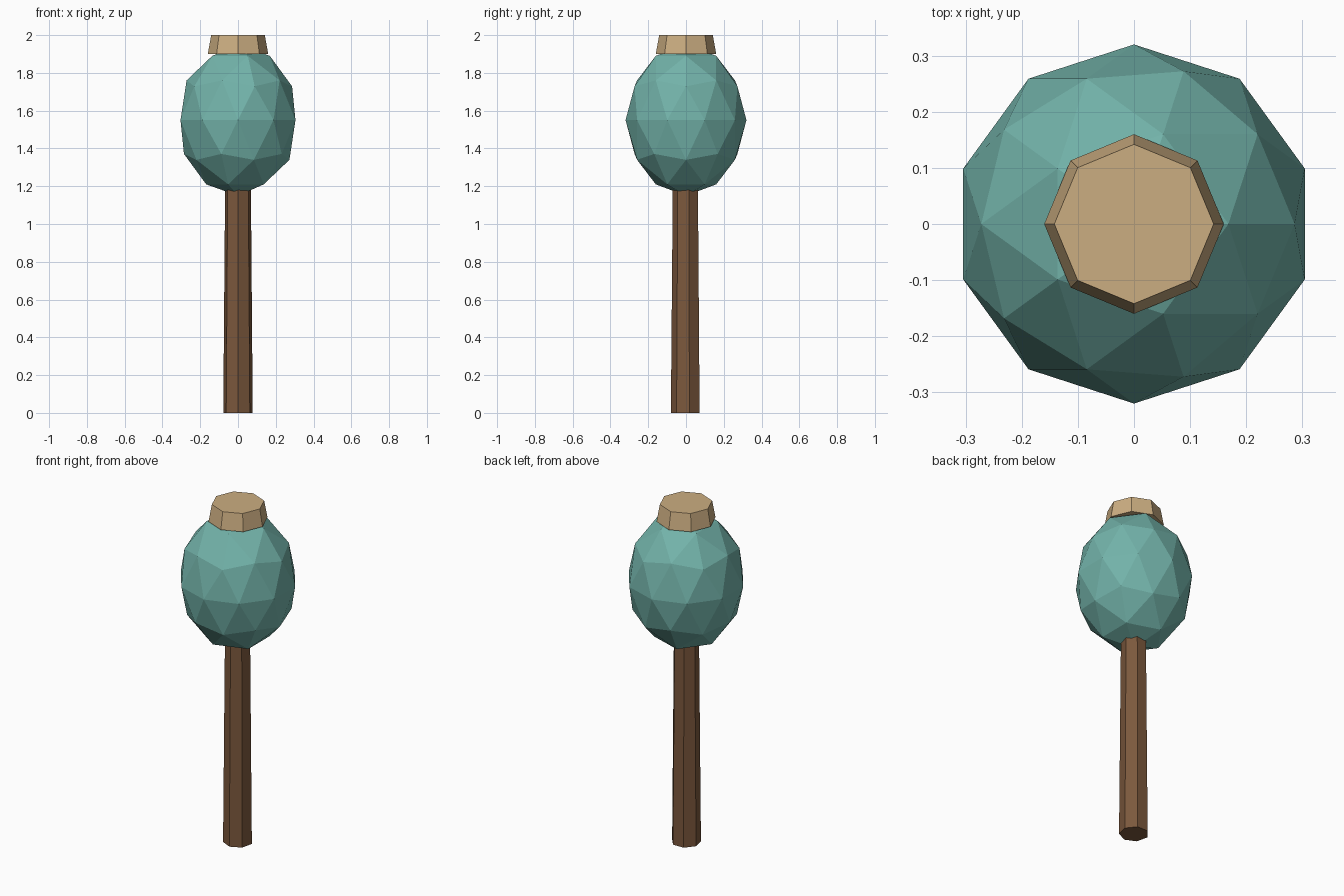
import bpy
import math

cube = bpy.data.objects.get("Cube")
if cube:
    bpy.data.objects.remove(cube, do_unlink=True)


def make_material(name, colour):
    mat = bpy.data.materials.new(name)
    mat.use_nodes = True
    mat.diffuse_color = (*colour, 1)
    mat.node_tree.nodes["Principled BSDF"].inputs["Base Color"].default_value = (*colour, 1)
    return mat


def finish(name, mat):
    obj = bpy.context.object
    obj.name = obj.data.name = name
    obj.data.materials.append(mat)
    bpy.ops.object.transform_apply(location=False, rotation=True, scale=True)
    return obj


def tapered_post(name, mat, sides, r_low, r_high, z_low, z_high, turn=0):
    bpy.ops.mesh.primitive_cone_add(
        vertices=sides, radius1=r_low, radius2=r_high, depth=z_high - z_low,
        location=(0, 0, (z_low + z_high) / 2), rotation=(0, 0, turn))
    return finish(name, mat)


brown = make_material("brown wood", (0.20, 0.098, 0.046))
teal = make_material("teal", (0.17, 0.45, 0.40))
tan = make_material("tan", (0.60, 0.42, 0.22))

# Seven-sided handle with one edge facing the front
tapered_post("handle", brown, 7, 0.08, 0.07, 0, 1.2, math.pi)

# Faceted, stretched head
bpy.ops.mesh.primitive_ico_sphere_add(subdivisions=2, radius=1, location=(0, 0, 1.55))
bpy.context.object.scale = (0.32, 0.32, 0.4)
finish("head", teal)

# Eight-sided cap
tapered_post("cap", tan, 8, 0.16, 0.142, 1.9, 2.0)
